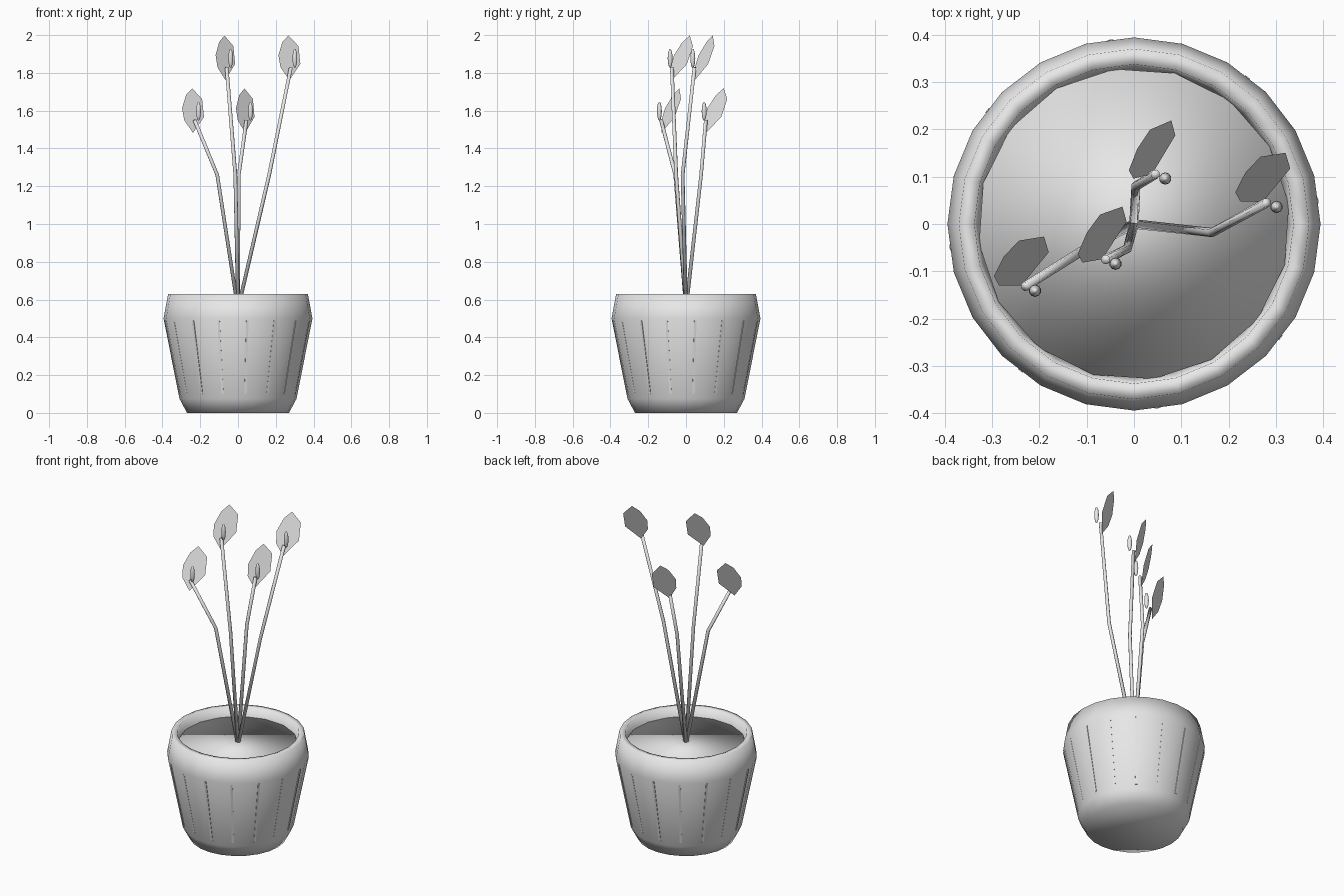
import bpy, bmesh
from math import radians, sin, cos, pi, sqrt
from mathutils import Vector, Matrix

cube = bpy.data.objects.get("Cube")
if cube:
    bpy.data.objects.remove(cube, do_unlink=True)

grey = bpy.data.materials.new("light_grey")
grey.use_nodes = True
colour = (0.8, 0.8, 0.8, 1)
grey.diffuse_color = colour
grey.node_tree.nodes["Principled BSDF"].inputs["Base Color"].default_value = colour


def finish(name, bm, smooth=True, recalc=True):
    if recalc:
        bmesh.ops.recalc_face_normals(bm, faces=bm.faces)
    for f in bm.faces:
        f.smooth = smooth
    mesh = bpy.data.meshes.new(name)
    bm.to_mesh(mesh)
    bm.free()
    mesh.materials.append(grey)
    obj = bpy.data.objects.new(name, mesh)
    bpy.context.collection.objects.link(obj)
    return obj


def loft(bm, rings):
    """Skin a list of vertex rings and cap both ends."""
    n = len(rings[0])
    for a, b in zip(rings, rings[1:]):
        for i in range(n):
            j = (i + 1) % n
            bm.faces.new((a[i], a[j], b[j], b[i]))
    bm.faces.new(rings[0][::-1])
    bm.faces.new(rings[-1])


def lathe(name, profile, sides, turn=0.0):
    bm = bmesh.new()
    rings = []
    for r, z in profile:
        angles = [turn + 2 * pi * i / sides for i in range(sides)]
        rings.append([bm.verts.new((r * cos(a), r * sin(a), z)) for a in angles])
    loft(bm, rings)
    return finish(name, bm)


# Pot with a rounded rim and hollow inside
lathe("pot", [(0.27, 0), (0.31, 0.075), (0.394, 0.5), (0.37, 0.63),
              (0.337, 0.63), (0.327, 0.55), (0.25, 0.08)], 24)

# Soil filling the pot
lathe("soil", [(0.27, 0.45), (0.33, 0.575)], 16, radians(7.3))

# Thin upright ribs around the wall
bm = bmesh.new()
for k in range(16):
    spin = Matrix.Rotation(radians(7.3 + 22.5 * k), 3, 'Z')
    rings = []
    for r, z in ((0.315, 0.1), (0.3925, 0.49)):
        corners = ((-0.01, -0.006), (0, -0.006), (0, 0.006), (-0.01, 0.006))
        rings.append([bm.verts.new(spin @ Vector((r + dx, dy, z))) for dx, dy in corners])
    loft(bm, rings)
finish("pot_ribs", bm, smooth=False)


def stem(name, points, radius=0.01, sides=8):
    bm = bmesh.new()
    points = [Vector(p) for p in points]
    rings = []
    for i, p in enumerate(points):
        d = points[min(i + 1, len(points) - 1)] - points[max(i - 1, 0)]
        q = d.to_track_quat('Z', 'Y')
        ring = [q @ Vector((cos(t), sin(t), 0)) * radius + p
                for t in (2 * pi * k / sides for k in range(sides))]
        rings.append([bm.verts.new(v) for v in ring])
    loft(bm, rings)
    finish(name, bm)


OUTLINE = [(-0.013, 0.168), (0.04, 0.112), (0.05, 0.017), (-0.008, -0.068),
           (-0.055, 0.0), (-0.066, 0.064), (-0.045, 0.133)]


def leaf(name, end, slant):
    """Flat blade behind the stem end, turned sideways by slant and leaning back."""
    bm = bmesh.new()
    shrink = 1.166 / sqrt(1 + slant * slant)
    verts = []
    for x, z in OUTLINE:
        x *= shrink
        offset = Vector((x, 0.035 + slant * x + 0.415 * z, z))
        verts.append(bm.verts.new(Vector(end) + offset))
    bm.faces.new(verts[::-1])
    finish(name, bm, smooth=False, recalc=False)


def flower_spike(name, end):
    bm = bmesh.new()
    centre = Vector(end) + Vector((0.021, -0.009, 0.047))
    place = Matrix.Translation(centre) @ Matrix.Diagonal((0.013, 0.013, 0.05, 1))
    bmesh.ops.create_uvsphere(bm, u_segments=10, v_segments=8, radius=1, matrix=place)
    finish(name, bm)


# Four stalks: middle bend, tip, leaf slant
stalks = {
    "right": ((0.165, -0.018, 1.26), (0.28, 0.045, 1.83), 0.6),
    "left": ((-0.11, -0.057, 1.26), (-0.23, -0.132, 1.55), 0.6),
    "front": ((-0.014, -0.052, 1.26), (-0.06, -0.075, 1.83), 0.85),
    "back": ((0.004, 0.08, 1.26), (0.045, 0.105, 1.55), 0.95),
}
for side, (bend, tip, slant) in stalks.items():
    stem(side + "_stem", [(0, 0, 0.55), bend, tip])
    leaf(side + "_leaf", tip, slant)
    flower_spike(side + "_flower_spike", tip)
